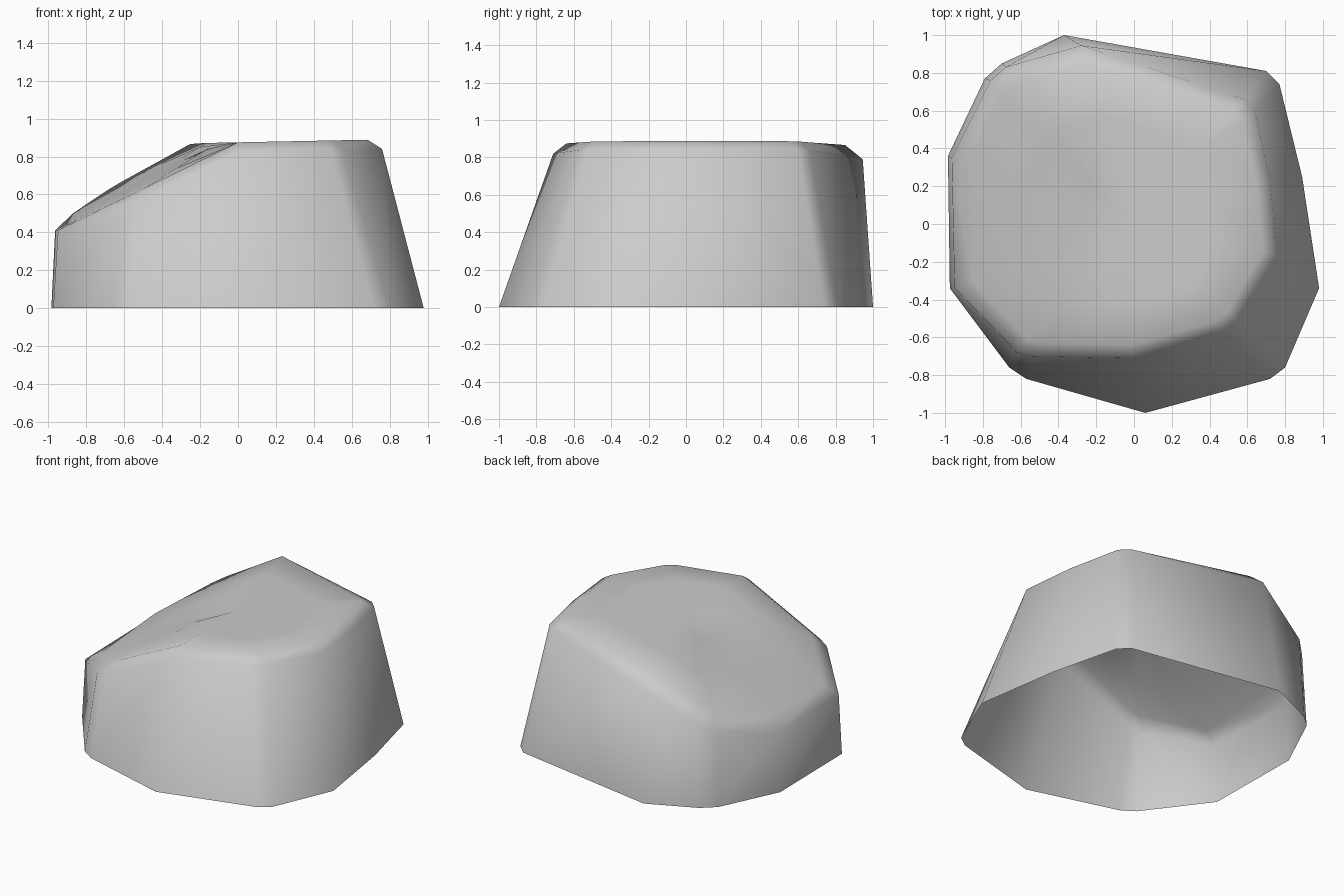
import bpy
import bmesh

cube = bpy.data.objects.get("Cube")
if cube:
    bpy.data.objects.remove(cube, do_unlink=True)

# Boulder corners: base x, base y, rim x, rim y, rim z
CORNERS = [
    (.06, -1, 0, -.71, .82),
    (.72, -.82, .49, -.57, .84),
    (.8, -.76, .55, -.52, .84),
    (.98, -.34, .76, -.16, .84),
    (.89, .25, .72, .22, .84),
    (.77, .74, .64, .6, .84),
    (.7, .81, .58, .66, .84),
    (-.37, 1, -.28, .945, .79),
    (-.7, .85, -.68, .83, .57),
    (-.79, .77, -.76, .76, .52),
    (-.985, .36, -.965, .35, .41),
    (-.975, -.34, -.95, -.34, .41),
    (-.66, -.76, -.62, -.68, .53),
    (-.57, -.82, -.55, -.7, .56),
]


def crown_height(x, y):
    """Near-level crown that falls away as a slope on one side."""
    crown = .875 + .02 * x
    slope = .5 + .53 * (x + .91) + .07 * (y - .6)
    return min(crown, slope)


def crown_point(x, y, scale):
    return (x * scale, y * scale, crown_height(x * scale, y * scale))


def add_ring(bm, points):
    return [bm.verts.new(point) for point in points]


def bridge(bm, lower, upper):
    count = len(lower)
    for i in range(count):
        j = (i + 1) % count
        bm.faces.new((lower[i], lower[j], upper[j], upper[i]))


def make_material(name, rgb):
    material = bpy.data.materials.new(name)
    material.use_nodes = True
    color = (*rgb, 1)
    material.diffuse_color = color
    shader = material.node_tree.nodes["Principled BSDF"]
    shader.inputs["Base Color"].default_value = color
    return material


# Sloping walls, then concentric rings closing the crown; underside stays open
bm = bmesh.new()
rings = [
    add_ring(bm, [(bx, by, 0) for bx, by, rx, ry, rz in CORNERS]),
    add_ring(bm, [(rx, ry, rz) for bx, by, rx, ry, rz in CORNERS]),
]
for scale in (.9, .6, .3):
    rings.append(add_ring(bm, [crown_point(rx, ry, scale)
                               for bx, by, rx, ry, rz in CORNERS]))
for lower, upper in zip(rings, rings[1:]):
    bridge(bm, lower, upper)

# Fan in the middle of the crown
middle = bm.verts.new((0, 0, crown_height(0, 0)))
inner = rings[-1]
for i, vert in enumerate(inner):
    bm.faces.new((vert, inner[(i + 1) % len(inner)], middle))

# Soft shading over the whole stone
for face in bm.faces:
    face.smooth = True

mesh = bpy.data.meshes.new("boulder")
bm.to_mesh(mesh)
bm.free()
mesh.materials.append(make_material("stone grey", (.6, .6, .6)))
boulder = bpy.data.objects.new("boulder", mesh)
bpy.context.collection.objects.link(boulder)
